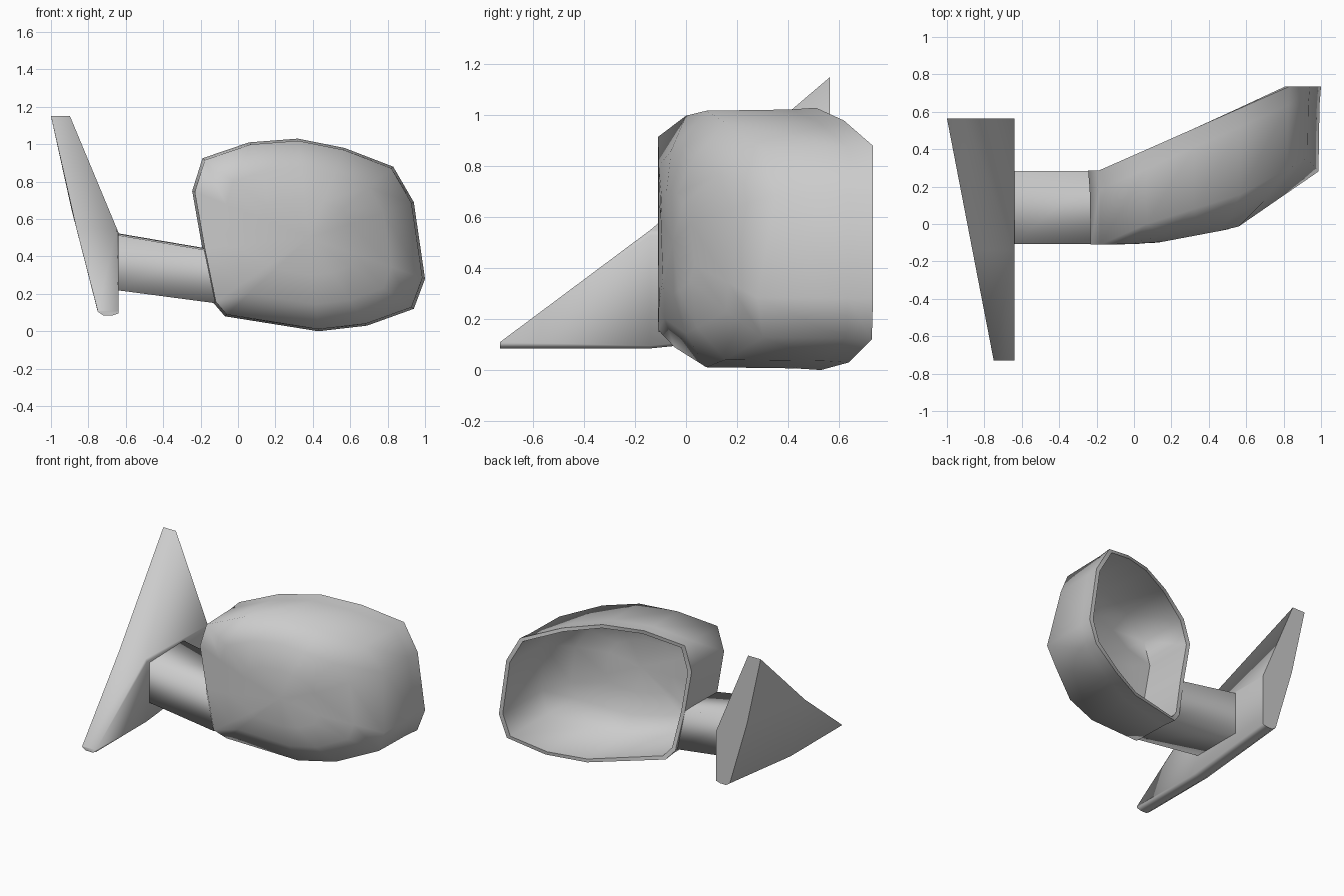
import bpy, bmesh, math

cube = bpy.data.objects.get("Cube")
if cube:
    bpy.data.objects.remove(cube)

GREY = (0.6, 0.6, 0.6, 1)
mat = bpy.data.materials.new("plain grey")
mat.use_nodes = True
mat.diffuse_color = GREY
mat.node_tree.nodes["Principled BSDF"].inputs["Base Color"].default_value = GREY


def finish(name, bm, angle):
    bmesh.ops.remove_doubles(bm, verts=bm.verts, dist=.0005)
    bmesh.ops.recalc_face_normals(bm, faces=bm.faces)
    mesh = bpy.data.meshes.new(name)
    bm.to_mesh(mesh)
    bm.free()
    mesh.materials.append(mat)
    ob = bpy.data.objects.new(name, mesh)
    bpy.context.collection.objects.link(ob)
    bpy.ops.object.select_all(action='DESELECT')
    ob.select_set(True)
    bpy.context.view_layer.objects.active = ob
    bpy.ops.object.shade_smooth_by_angle(angle=math.radians(angle))


def bridge(bm, a, b):
    n = len(a)
    for i in range(n):
        j = (i + 1) % n
        bm.faces.new((a[i], a[j], b[j], b[i]))


def fan(bm, ring, tip):
    for i in range(len(ring)):
        bm.faces.new((ring[i], ring[(i + 1) % len(ring)], tip))


def follow(points, u):
    """Value at u on a piecewise linear curve."""
    for (u0, v0), (u1, v1) in zip(points, points[1:]):
        if u <= u1:
            break
    return v0 + (v1 - v0) * (u - u0) / (u1 - u0)


def front_y(x):
    """Depth of the foremost line of the housing across its width."""
    return follow([(-.25, -.11), (.1, -.105), (.55, -.02), (1, .29)], x)


# Housing outline: x, z, y of the front edge, y of the rear rim
OUTLINE = [(-.19, .44, -.11, .285), (-.245, .75, -.11, .285), (-.19, .925, -.11, .285),
           (.06, 1.01, 0, .395), (.32, 1.03, .08, .51), (.57, .98, .16, .62),
           (.83, .88, .3, .735), (.94, .69, .36, .735), (1, .28, .29, .735),
           (.94, .12, .31, .73), (.69, .03, .16, .64), (.43, 0, .08, .53),
           (-.07, .08, -.045, .335), (-.13, .15, -.11, .31)]
CX, CZ, WALL = .38, .5, .03

bm = bmesh.new()


def shell_ring(scale, bulge, inset=0):
    """Scaled outline on the domed front; bulge 0 is the foremost line, 1 the edge."""
    out = []
    for x, z, y, rim in OUTLINE:
        px, pz = CX + (x - CX) * scale, CZ + (z - CZ) * scale
        py = front_y(px) + (y - front_y(x)) * bulge + inset
        out.append(bm.verts.new((px, py, pz)))
    return out


def rim_ring(scale, forward=0):
    return [bm.verts.new((CX + (x - CX) * scale, rim - forward, CZ + (z - CZ) * scale))
            for x, z, y, rim in OUTLINE]


rings = [shell_ring(.4, 0), shell_ring(.71, .35), shell_ring(.978, 1),
         rim_ring(.987, .1), rim_ring(1), rim_ring(.95),
         shell_ring(.935, 1, WALL), shell_ring(.68, .35, WALL), shell_ring(.38, 0, WALL)]
for a, b in zip(rings, rings[1:]):
    bridge(bm, a, b)
fan(bm, rings[0], bm.verts.new((CX, front_y(CX), CZ)))
fan(bm, rings[-1], bm.verts.new((CX, front_y(CX) + WALL, CZ)))
finish("mirror_housing", bm, 75)

# Arm: open sleeve running from the base into the housing wall
bm = bmesh.new()
ends = [[bm.verts.new(p) for p in
         ((xt, -.108, zt - .01), (xt, .284, zt), (xb, .284, zb), (xb, -.108, zb))]
        for xt, zt, xb, zb in ((-.65, .525, -.65, .22), (-.18, .445, -.12, .15))]
bridge(bm, *ends)
finish("arm", bm, 95)

# Base: leaning wedge lofted through three sections, each trimmed at its own height
LEAN = [(.11, -.75), (.65, -.89), (1.15, -1)]
OUTER = [(.1, -.64), (.53, -.64), (1.13, -.89)]
bm = bmesh.new()
sections = []
for y, top, lift in ((-.73, .11, 0), (-.14, .55, 0), (.565, 1.15, .07)):
    knee, bend = min(.53, top), min(.65, top)
    points = [(follow(LEAN, top), top), (follow(OUTER, top), top), (-.64, knee),
              (-.64, .095 + lift), (-.67, .085 + lift), (-.72, .085 + lift),
              (-.75, .105 + lift), (follow(LEAN, bend), bend)]
    sections.append([bm.verts.new((x, y, z)) for x, z in points])
for a, b in zip(sections, sections[1:]):
    bridge(bm, a, b)
for end in (sections[0], sections[-1]):
    bm.faces.new(end)
finish("base_plate", bm, 75)
